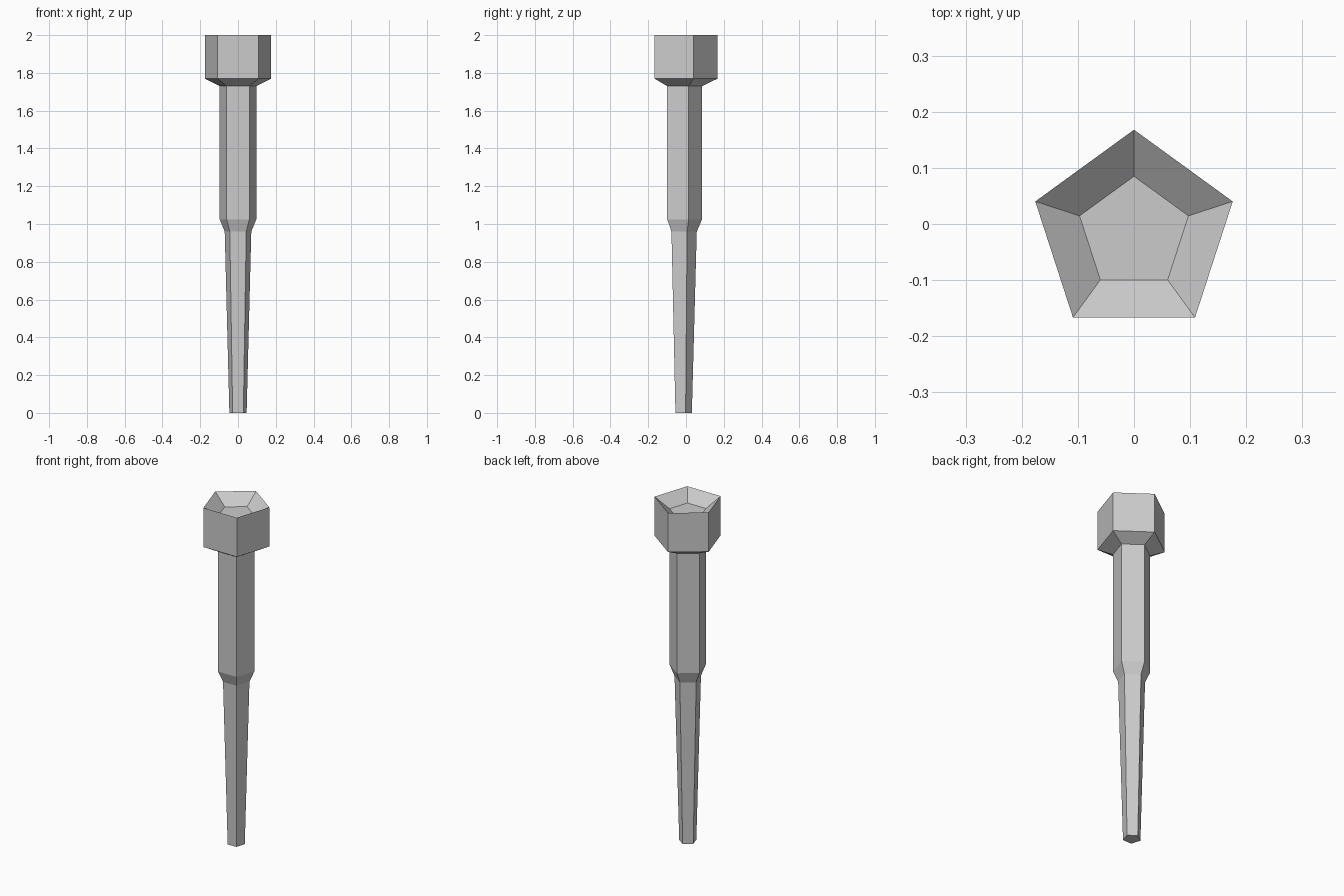
import bpy, bmesh
from math import pi, sin, cos

if "Cube" in bpy.data.objects:
    bpy.data.objects.remove(bpy.data.objects["Cube"])

SIDES = 5
CENTRE_Y = -0.017  # puts the pentagon's bounds evenly about y = 0


def lathe(name, profile, cap_start=False, cap_end=False):
    """Flat-faced pentagonal part from (radius, z) rings, bottom outside first."""
    bm = bmesh.new()
    rings = []
    for r, z in profile:
        angles = [pi / 2 + 2 * pi * i / SIDES for i in range(SIDES)]
        rings.append([bm.verts.new((r * cos(a), CENTRE_Y + r * sin(a), z)) for a in angles])
    for low, high in zip(rings, rings[1:]):
        for i in range(SIDES):
            j = (i + 1) % SIDES
            bm.faces.new((low[i], low[j], high[j], high[i]))
    if cap_start:
        bm.faces.new(rings[0][::-1])
    if cap_end:
        bm.faces.new(rings[-1])
    mesh = bpy.data.meshes.new(name)
    bm.to_mesh(mesh)
    bm.free()
    obj = bpy.data.objects.new(name, mesh)
    bpy.context.collection.objects.link(obj)
    return obj


# Tapered lower handle with its flared shoulder and straight upper shaft
lathe("handle", [(0.048, 0), (0.074, 0.96), (0.102, 1.025), (0.102, 1.73)], cap_start=True)

# Head: sloped underside, straight walls, shallow dish in the top
lathe("head", [(0.102, 1.73), (0.185, 1.77), (0.185, 2.0), (0.102, 1.94)], cap_end=True)
